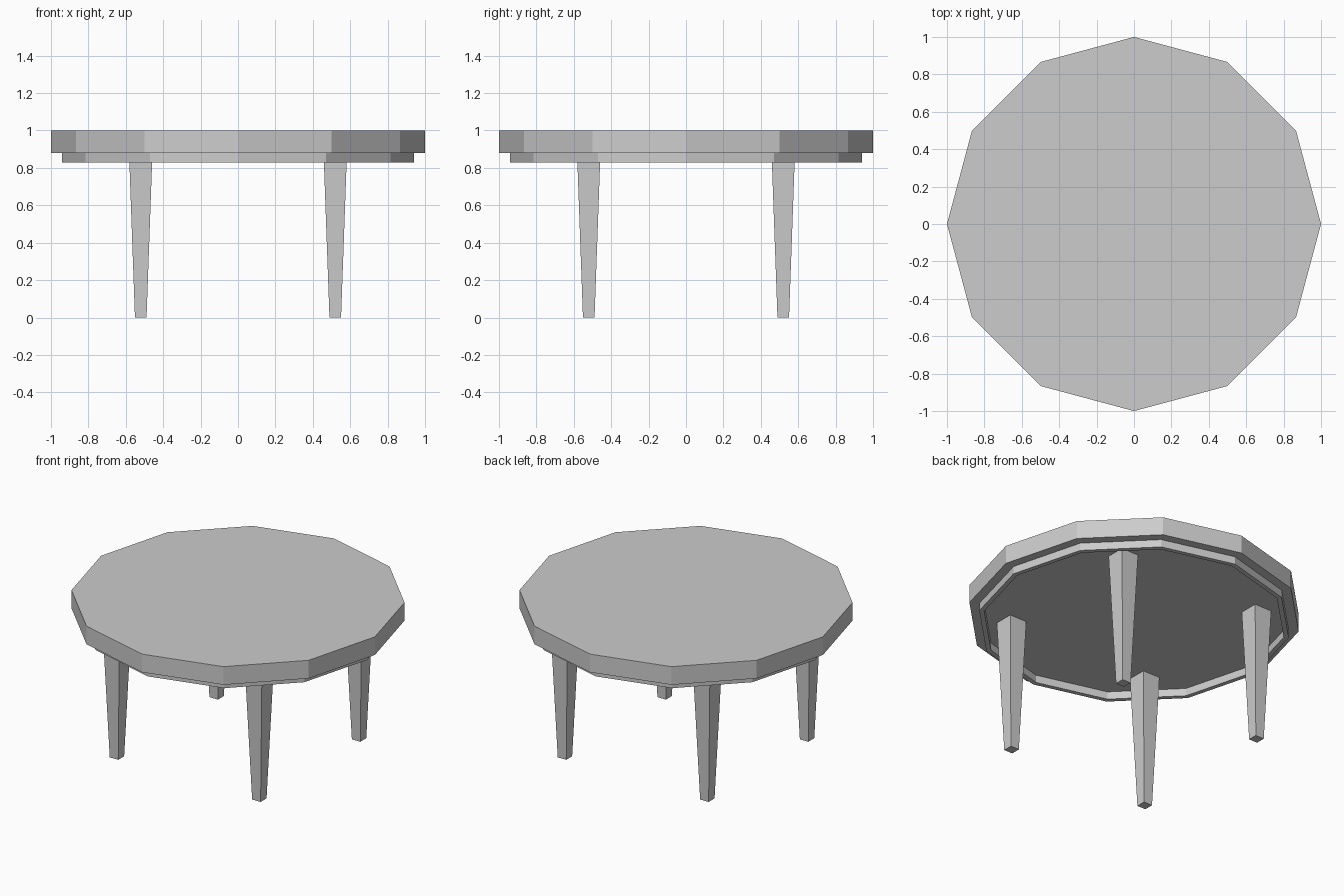
import bpy
import bmesh
from math import cos, sin, tau

if "Cube" in bpy.data.objects:
    bpy.data.objects.remove(bpy.data.objects["Cube"], do_unlink=True)

# Single plain grey
grey = bpy.data.materials.new("light_grey")
grey.use_nodes = True
colour = (0.604, 0.604, 0.604, 1)
grey.diffuse_color = colour
grey.node_tree.nodes["Principled BSDF"].inputs["Base Color"].default_value = colour

SIDES = 12
TOP_Z, SLAB_Z, APRON_Z = 1.0, 0.88, 0.83


def finish(name, bm):
    bmesh.ops.recalc_face_normals(bm, faces=bm.faces)
    mesh = bpy.data.meshes.new(name)
    bm.to_mesh(mesh)
    bm.free()
    mesh.materials.append(grey)
    obj = bpy.data.objects.new(name, mesh)
    bpy.context.collection.objects.link(obj)
    return obj


def ring(bm, radius, z):
    return [bm.verts.new((radius * cos(tau * i / SIDES), radius * sin(tau * i / SIDES), z))
            for i in range(SIDES)]


def bridge(bm, a, b):
    for i in range(len(a)):
        j = (i + 1) % len(a)
        bm.faces.new((a[i], a[j], b[j], b[i]))


# Tabletop with the hollow apron rim below it, as one stepped profile
profile = [(1.0, TOP_Z), (1.0, SLAB_Z), (0.94, SLAB_Z),
           (0.94, APRON_Z), (0.91, APRON_Z), (0.91, SLAB_Z)]
bm = bmesh.new()
rings = [ring(bm, r, z) for r, z in profile]
for upper, lower in zip(rings, rings[1:]):
    bridge(bm, upper, lower)
bm.faces.new(rings[0])
bm.faces.new(rings[-1])
finish("tabletop", bm)


# Four square tapered legs
def leg(name, x, y):
    bm = bmesh.new()
    bmesh.ops.create_cube(bm, size=1)
    for v in bm.verts:
        top = v.co.z > 0
        width = 0.125 if top else 0.062
        v.co = (v.co.x * width, v.co.y * width, SLAB_Z if top else 0)
    finish(name, bm).location = (x, y, 0)


for side, x in (("left", 0.52), ("right", -0.52)):
    for end, y in (("front", -0.52), ("back", 0.52)):
        leg(f"{end}_{side}_leg", x, y)
